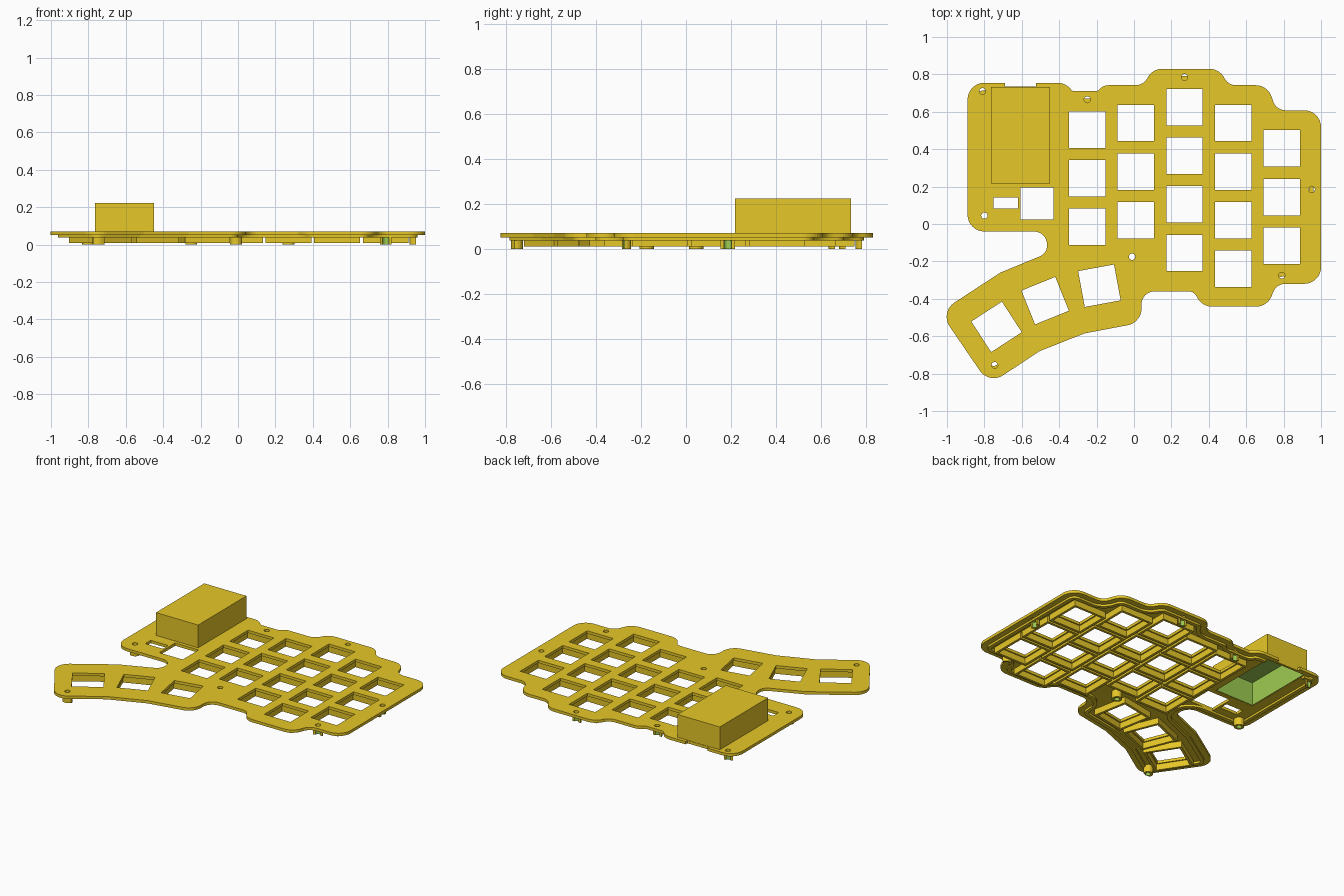
import bpy, bmesh, math
from mathutils import Vector

if "Cube" in bpy.data.objects:
    bpy.data.objects.remove(bpy.data.objects["Cube"])

def material(name, rgb):
    m = bpy.data.materials.new(name)
    m.diffuse_color = (*rgb, 1)
    m.use_nodes = True
    m.node_tree.nodes["Principled BSDF"].inputs["Base Color"].default_value = m.diffuse_color
    return m

YELLOW = material("golden_yellow", (0.947, 0.680, 0.025))
GREEN = material("cut_green", (0.337, 0.597, 0.082))

# ---------- 2D helpers ----------
def rounded(corners):
    """Polygon from (x, y, radius) corners, each replaced by an arc."""
    out, n = [], len(corners)
    for i, (x, y, r) in enumerate(corners):
        p = Vector((x, y))
        if r == 0:
            out.append(p)
            continue
        a = (Vector(corners[i - 1][:2]) - p).normalized()
        b = (Vector(corners[(i + 1) % n][:2]) - p).normalized()
        half = a.angle(b) / 2
        c = p + (a + b).normalized() * (r / math.sin(half))
        s = p + a * (r / math.tan(half)) - c
        e = p + b * (r / math.tan(half)) - c
        a0 = math.atan2(s.y, s.x)
        d = (math.atan2(e.y, e.x) - a0 + math.pi) % (2 * math.pi) - math.pi
        steps = 8
        out += [c + r * Vector((math.cos(a0 + d * k / steps), math.sin(a0 + d * k / steps)))
                for k in range(steps + 1)]
    return out

def inset(pts, d):
    """Offset a clockwise polygon inwards."""
    out, n = [], len(pts)
    for i, p in enumerate(pts):
        a = (p - pts[i - 1]).normalized()
        b = (pts[(i + 1) % n] - p).normalized()
        na, nb = Vector((a.y, -a.x)), Vector((b.y, -b.x))
        out.append(p + (na + nb) * d / max(0.3, 1 + na.dot(nb)))
    return out

def rect(cx, cy, w, h, deg=0):
    c, s = math.cos(math.radians(deg)), math.sin(math.radians(deg))
    return [Vector((cx + c * u * w / 2 - s * v * h / 2, cy + s * u * w / 2 + c * v * h / 2))
            for u, v in ((-1, -1), (1, -1), (1, 1), (-1, 1))]

def circle(cx, cy, r, n=20):
    return [Vector((cx + r * math.cos(2 * math.pi * k / n), cy + r * math.sin(2 * math.pi * k / n)))
            for k in range(n)]

def slab(name, loops, z0, z1):
    """Solid between z0 and z1; the first loop is the outline, the rest are holes."""
    cu = bpy.data.curves.new(name, 'CURVE')
    cu.dimensions, cu.fill_mode, cu.extrude = '2D', 'BOTH', (z1 - z0) / 2
    for loop in loops:
        sp = cu.splines.new('POLY')
        sp.points.add(len(loop) - 1)
        for pt, p in zip(sp.points, loop):
            pt.co = (p.x, p.y, 0, 1)
        sp.use_cyclic_u = True
    tmp = bpy.data.objects.new(name + "_curve", cu)
    bpy.context.collection.objects.link(tmp)
    me = bpy.data.meshes.new_from_object(tmp.evaluated_get(bpy.context.evaluated_depsgraph_get()))
    bpy.data.objects.remove(tmp)
    bm = bmesh.new()
    bm.from_mesh(me)
    bmesh.ops.remove_doubles(bm, verts=bm.verts, dist=1e-5)
    bmesh.ops.translate(bm, verts=bm.verts, vec=(0, 0, (z0 + z1) / 2))
    bmesh.ops.recalc_face_normals(bm, faces=bm.faces)
    bm.to_mesh(me)
    bm.free()
    me.materials.clear()
    me.materials.append(YELLOW)
    for f in me.polygons:
        f.use_smooth = False
    ob = bpy.data.objects.new(name, me)
    bpy.context.collection.objects.link(ob)
    return ob

def boolean(ob, cutter, op):
    """Apply a boolean and drop the cutter."""
    mod = ob.modifiers.new("cut", 'BOOLEAN')
    mod.operation, mod.object, mod.solver = op, cutter, 'EXACT'
    dg = bpy.context.evaluated_depsgraph_get()
    me = bpy.data.meshes.new_from_object(ob.evaluated_get(dg))
    ob.modifiers.clear()
    ob.data = me

# ---------- outline, clockwise from the back left corner ----------
R, C = 0.09, 0.07
back_left = [(-0.89, 0.755, R)]
notch = [(-0.69, 0.755, 0), (-0.69, 0.735, 0), (-0.525, 0.735, 0), (-0.525, 0.755, 0)]
rest = [
    (-0.365, 0.755, R), (-0.33, 0.71, 0.02), (-0.195, 0.71, 0.02), (-0.165, 0.742, 0.07),
    (0.05, 0.742, C), (0.10, 0.83, R), (0.455, 0.83, R), (0.505, 0.742, C),
    (0.715, 0.742, R), (0.76, 0.608, C), (1.0, 0.608, R), (1.0, -0.32, R),
    (0.76, -0.32, C), (0.715, -0.442, R), (0.365, -0.442, R), (0.32, -0.36, 0.05),
    (0.04, -0.36, C), (0.04, -0.527, R), (-0.265, -0.585, 0), (-0.505, -0.68, 0),
    (-0.774, -0.858, R), (-1.038, -0.471, R), (-0.715, -0.26, 0),
    (-0.465, -0.157, 0.06), (-0.465, -0.04, C), (-0.89, -0.04, R)]
outline = rounded(back_left + rest)
notched = rounded(back_left + notch + rest)

# ---------- key, screw and controller positions ----------
columns = [(-0.25, 0.505, 3), (0.01, 0.54, 3), (0.27, 0.625, 4), (0.53, 0.54, 4), (0.79, 0.404, 3)]
keys = [(x, y - 0.26 * k, 0) for x, y, n in columns for k in range(n)]
keys += [(-0.735, -0.55, 33), (-0.475, -0.41, 22), (-0.185, -0.33, 10.5)]
screws = [(-0.81, 0.71), (-0.25, 0.665), (0.27, 0.785), (0.95, 0.185),
          (0.79, -0.275), (-0.01, -0.175), (-0.80, 0.045), (-0.745, -0.755)]
BX, BY, BW, BD = -0.6075, 0.475, 0.315, 0.515
HOLE, ZP, ZT = 0.195, 0.051, 0.07

# Top plate with all its openings
loops = [notched] + [rect(x, y, HOLE, HOLE, a) for x, y, a in keys]
loops += [circle(x, y, 0.017) for x, y in screws]
loops += [rect(BX, BY, BW - 0.012, BD - 0.012),
          rect(-0.685, 0.112, 0.13, 0.058), rect(-0.518, 0.11, 0.175, 0.17)]
slab("top_plate", loops, ZP, ZT)

# Locating lip under the edge, cleared below the controller cover
lip = slab("edge_lip", [inset(outline, 0.04), inset(outline, 0.065)], 0.037, ZP)
clear = slab("lip_cutter", [rect(BX, BY, BW - 0.01, BD)], -0.1, 0.2)
boolean(lip, clear, 'DIFFERENCE')
bpy.data.objects.remove(clear)

# Socket walls under each key opening
for i, (x, y, a) in enumerate(keys):
    slab(f"key_socket_{i + 1}", [rect(x, y, 0.245, 0.245, a), rect(x, y, 0.212, 0.212, a)], 0.01, ZP)

# Screw posts, sliced off where they reach past the lip
clip = slab("post_clip", [inset(outline, 0.048)], -0.1, 0.2)
for i, (x, y) in enumerate(screws):
    post = slab(f"screw_post_{i + 1}", [circle(x, y, 0.032), circle(x, y, 0.017)], 0.0, ZP)
    boolean(post, clip, 'INTERSECT')
    post.data.materials.clear()
    post.data.materials.append(YELLOW)
    post.data.materials.append(GREEN)
    for f in post.data.polygons:
        d = Vector((f.center.x - x, f.center.y - y, 0))
        bore = abs(f.normal.z) < 0.5 and d.length < 0.0175 and f.normal.dot(d) < -0.5 * d.length
        f.material_index = 1 if bore else 0
bpy.data.objects.remove(clip)

# Hollow controller cover, open below, green inside
bm = bmesh.new()
bmesh.ops.create_cube(bm, size=1)
bmesh.ops.delete(bm, geom=[f for f in bm.faces if f.normal.z < -0.5], context='FACES_ONLY')
bmesh.ops.scale(bm, verts=bm.verts, vec=(BW, BD, 0.172))
bmesh.ops.translate(bm, verts=bm.verts, vec=(BX, BY, 0.138))
me = bpy.data.meshes.new("controller_cover")
bm.to_mesh(me)
bm.free()
me.materials.append(YELLOW)
me.materials.append(GREEN)
cover = bpy.data.objects.new("controller_cover", me)
bpy.context.collection.objects.link(cover)
shell = cover.modifiers.new("shell", 'SOLIDIFY')
shell.thickness, shell.offset, shell.material_offset = 0.014, -1, 1
shell.use_even_offset = True
